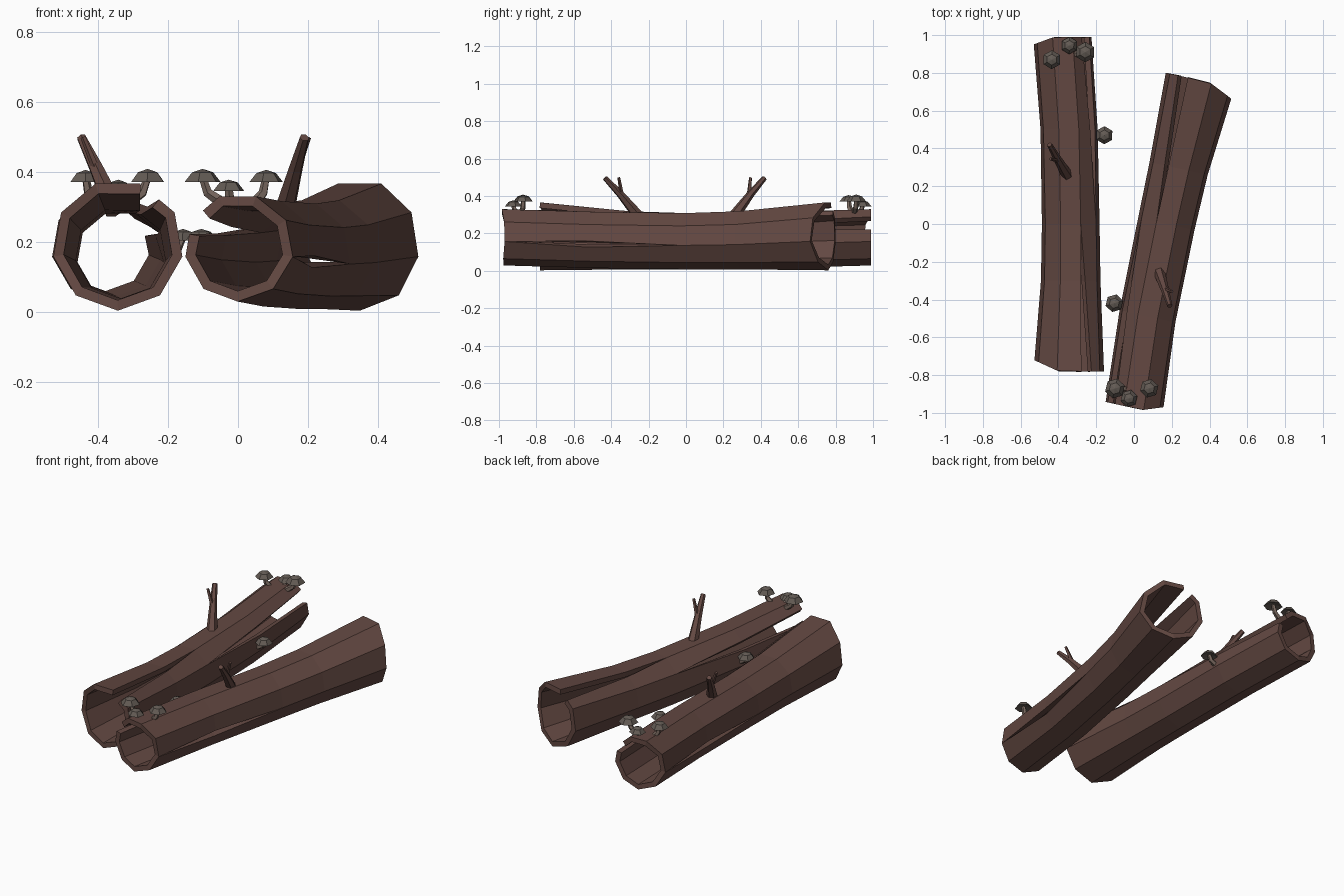
import bpy, bmesh
from math import sin, cos, radians, pi
from mathutils import Vector, Matrix

if "Cube" in bpy.data.objects:
    bpy.data.objects.remove(bpy.data.objects["Cube"])


def material(name, rgb):
    m = bpy.data.materials.new(name)
    m.diffuse_color = (*rgb, 1)
    m.use_nodes = True
    m.node_tree.nodes["Principled BSDF"].inputs["Base Color"].default_value = m.diffuse_color
    return m


BARK = material("bark", (0.125, 0.065, 0.054))
CAP = material("mushroom_cap", (0.125, 0.105, 0.09))
STEM = material("mushroom_stem", (0.19, 0.14, 0.115))

# The second log is the first one turned around and moved
TURN = (Matrix.Translation((0.0, -0.97, 0)) @ Matrix.Rotation(radians(167.5), 4, 'Z')
        @ Matrix.Translation((0.378, -0.985, 0)))


def finish(name, bm, mat, matrix, thickness=0):
    mesh = bpy.data.meshes.new(name)
    bm.to_mesh(mesh)
    bm.free()
    mesh.materials.append(mat)
    ob = bpy.data.objects.new(name, mesh)
    bpy.context.collection.objects.link(ob)
    ob.matrix_world = matrix
    if thickness:
        s = ob.modifiers.new("wall", 'SOLIDIFY')
        s.thickness = thickness
        s.offset = -1
    return ob


def log(name, matrix):
    # stations: y, centre x, centre z, radius
    stations = [(-0.78, -0.343, 0.190, 0.187), (-0.3, -0.335, 0.168, 0.160),
                (0.0, -0.335, 0.163, 0.155), (0.5, -0.345, 0.170, 0.155),
                (0.99, -0.378, 0.184, 0.155)]
    # half-open splits along corner columns: (angle, lower and upper offset per station)
    cracks = {30: [(0, 0), (0, 0), (0, 0), (-9, 10), (-15, 16)],
              70: [(-22, 0), (-10, 0), (0, 0), (0, 0), (0, 0)],
              190: [(0, 0), (0, 0), (0, 0), (-6, 7), (0, 0)]}
    bm = bmesh.new()
    grid, gaps = [], set()
    for i, (y, cx, cz, r) in enumerate(stations):
        cols = []
        for base in range(-90, 270, 40):
            if base in cracks:
                gaps.add(len(cols))
                cols += [base + d for d in cracks[base][i]]
            else:
                cols.append(base)
        row = []
        for a in cols:
            # keep points on the straight sides of the nine-sided section
            k = r * cos(radians(20)) / cos(radians((a + 90) % 40 - 20))
            c, s = cos(radians(a)), sin(radians(a))
            slant = max(0, -c - 0.3) / 0.7
            dy = {0: 0.06, len(stations) - 1: -0.04}.get(i, 0) * slant
            row.append(bm.verts.new((cx + k * c, y + dy, cz + k * s)))
        grid.append(row)
    n = len(grid[0])
    for i in range(len(grid) - 1):
        for j in range(n):
            if j not in gaps:
                q = (j + 1) % n
                bm.faces.new((grid[i][j], grid[i + 1][j], grid[i + 1][q], grid[i][q]))
    bmesh.ops.remove_doubles(bm, verts=bm.verts, dist=0.0005)
    finish(name, bm, BARK, matrix, 0.03)


def tube(name, path, radii, sides, mat, matrix):
    # tapered closed tube along a few points
    pts = [Vector(p) for p in path]
    bm = bmesh.new()
    rings = []
    for i, (p, r) in enumerate(zip(pts, radii)):
        d = pts[min(i + 1, len(pts) - 1)] - pts[max(i - 1, 0)]
        q = d.to_track_quat('Z', 'Y')
        rings.append([bm.verts.new(p + q @ Vector((r * cos(2 * pi * k / sides),
                                                   r * sin(2 * pi * k / sides), 0)))
                      for k in range(sides)])
    for a, b in zip(rings, rings[1:]):
        for k in range(sides):
            m = (k + 1) % sides
            bm.faces.new((a[k], a[m], b[m], b[k]))
    bm.faces.new(rings[0][::-1])
    bm.faces.new(rings[-1])
    finish(name, bm, mat, matrix)


def mushroom(name, base, top, r, matrix):
    # curved stem with a six-sided domed cap
    b, t = Vector(base), Vector(top)
    mid = Vector((b.x + (t.x - b.x) * 0.75, b.y + (t.y - b.y) * 0.75, (b.z + t.z) / 2))
    tube(name + "_stem", [b, mid, t + Vector((0, 0, 0.012))],
         (0.017, 0.014, 0.011), 5, STEM, matrix)
    bm = bmesh.new()
    rings = [[bm.verts.new(t + Vector((r * f * cos(k * pi / 3 + 0.5),
                                       r * f * sin(k * pi / 3 + 0.5), r * h)))
              for k in range(6)] for f, h in ((0.3, 0.16), (1, 0), (0.58, 0.52))]
    for lo, hi in zip(rings, rings[1:]):
        for k in range(6):
            m = (k + 1) % 6
            bm.faces.new((lo[k], lo[m], hi[m], hi[k]))
    apex = bm.verts.new(t + Vector((0, 0, r * 0.7)))
    for k in range(6):
        bm.faces.new((rings[2][k], rings[2][(k + 1) % 6], apex))
    bm.faces.new(rings[0][::-1])
    finish(name + "_cap", bm, CAP, matrix)


MUSHROOMS = [((-0.405, 0.885, 0.31), (-0.435, 0.87, 0.370), 0.05),
             ((-0.345, 0.92, 0.31), (-0.342, 0.945, 0.345), 0.046),
             ((-0.315, 0.90, 0.31), (-0.258, 0.91, 0.370), 0.054),
             ((-0.215, 0.47, 0.16), (-0.157, 0.47, 0.203), 0.048)]

for side, matrix in (("left", Matrix()), ("right", TURN)):
    log(side + "_hollow_log", matrix)
    # forked broken branch
    tube(side + "_branch", [(-0.352, 0.255, 0.29), (-0.405, 0.345, 0.41), (-0.447, 0.42, 0.497)],
         (0.031, 0.021, 0.014), 6, BARK, matrix)
    tube(side + "_twig", [(-0.398, 0.335, 0.39), (-0.442, 0.345, 0.498)],
         (0.013, 0.008), 5, BARK, matrix)
    for i, (base, top, r) in enumerate(MUSHROOMS):
        mushroom(f"{side}_mushroom_{i + 1}", base, top, r, matrix)
